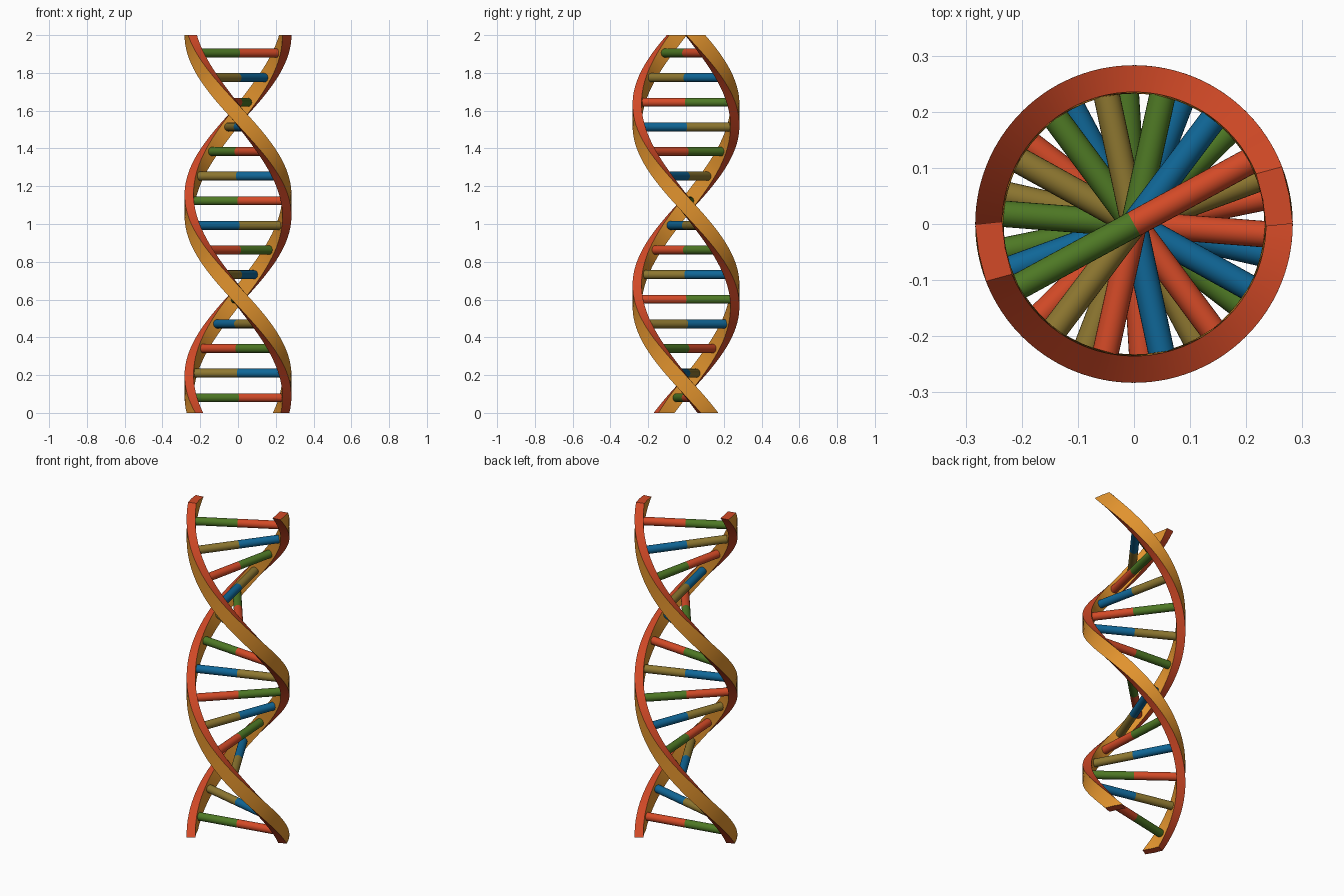
import bpy, bmesh, math
from mathutils import Vector, Matrix

if "Cube" in bpy.data.objects:
    bpy.data.objects.remove(bpy.data.objects["Cube"])


def material(name, rgb):
    m = bpy.data.materials.new(name)
    m.diffuse_color = (*rgb, 1)
    m.use_nodes = True
    m.node_tree.nodes["Principled BSDF"].inputs["Base Color"].default_value = m.diffuse_color
    return m


ORANGE = material("orange", (0.75, 0.29, 0.027))
RED = material("red_orange", (0.65, 0.068, 0.02))
GREEN = material("green", (0.076, 0.188, 0.018))
TAN = material("olive_tan", (0.27, 0.185, 0.03))
BLUE = material("blue", (0.005, 0.135, 0.31))

RADIUS, HALF_THICK, HALF_WIDTH = 0.2575, 0.024, 0.038
RATE = math.radians(188)          # twist per unit of height
RUNG_R, RUNG_LEN = 0.0235, 0.243


def angle(z):
    return math.radians(28.5) + (1.905 - z) * RATE


def finish(name, bm, mats):
    me = bpy.data.meshes.new(name)
    bm.to_mesh(me)
    bm.free()
    ob = bpy.data.objects.new(name, me)
    bpy.context.collection.objects.link(ob)
    for m in mats:
        me.materials.append(m)
    bpy.ops.object.select_all(action='DESELECT')
    ob.select_set(True)
    bpy.context.view_layer.objects.active = ob
    bpy.ops.object.shade_smooth_by_angle(angle=math.radians(35))


# Helical ribbon: rectangular section swept along the helix, cut flat at both ends
def strand(name, turn):
    bm = bmesh.new()
    rings, n = [], 88
    for i in range(n + 1):
        z = -0.1 + 2.2 * i / n
        a = angle(z) + turn
        radial = Vector((math.cos(a), math.sin(a), 0))
        tangent = Vector((RADIUS * RATE * math.sin(a), -RADIUS * RATE * math.cos(a), 1)).normalized()
        side = tangent.cross(radial)
        centre = radial * RADIUS + Vector((0, 0, z))
        rings.append([bm.verts.new(centre + radial * HALF_THICK * u + side * HALF_WIDTH * v)
                      for u, v in ((1, 1), (-1, 1), (-1, -1), (1, -1))])
    for r, s in zip(rings, rings[1:]):
        for k in range(4):
            f = bm.faces.new((r[k], r[(k + 1) % 4], s[(k + 1) % 4], s[k]))
            f.material_index = k % 2          # broad faces and edge faces alternate
    # k = 0 and 2 are the edges (red), k = 1 and 3 are the broad faces (orange)
    for h, up in ((0, -1), (2, 1)):
        cut = bmesh.ops.bisect_plane(bm, geom=bm.verts[:] + bm.edges[:] + bm.faces[:],
                                     plane_co=(0, 0, h), plane_no=(0, 0, up), clear_outer=True)
        edges = [e for e in cut["geom_cut"] if isinstance(e, bmesh.types.BMEdge)]
        for f in bmesh.ops.contextual_create(bm, geom=edges)["faces"]:
            f.material_index = 0
    bmesh.ops.recalc_face_normals(bm, faces=bm.faces[:])
    finish(name, bm, (RED, ORANGE))


strand("strand_a", 0)
strand("strand_b", math.pi)


# Half rung: a cylinder from the axis out to a strand
def half_rung(name, z, a, mat):
    bm = bmesh.new()
    m = (Matrix.Translation((0, 0, z)) @ Matrix.Rotation(a, 4, 'Z')
         @ Matrix.Translation((RUNG_LEN / 2, 0, 0)) @ Matrix.Rotation(math.pi / 2, 4, 'Y'))
    bmesh.ops.create_cone(bm, cap_ends=True, segments=24, radius1=RUNG_R, radius2=RUNG_R,
                          depth=RUNG_LEN, matrix=m)
    finish(name, bm, (mat,))


PAIR = {"R": (RED, GREEN), "G": (GREEN, RED), "B": (BLUE, TAN), "T": (TAN, BLUE)}
for i, key in enumerate("RBGTRTRBGTGTGBR"):
    z = 0.08 + i * 1.825 / 14
    for j, mat in enumerate(PAIR[key]):
        half_rung(f"rung_{i + 1}_{'ab'[j]}", z, angle(z) + j * math.pi, mat)
